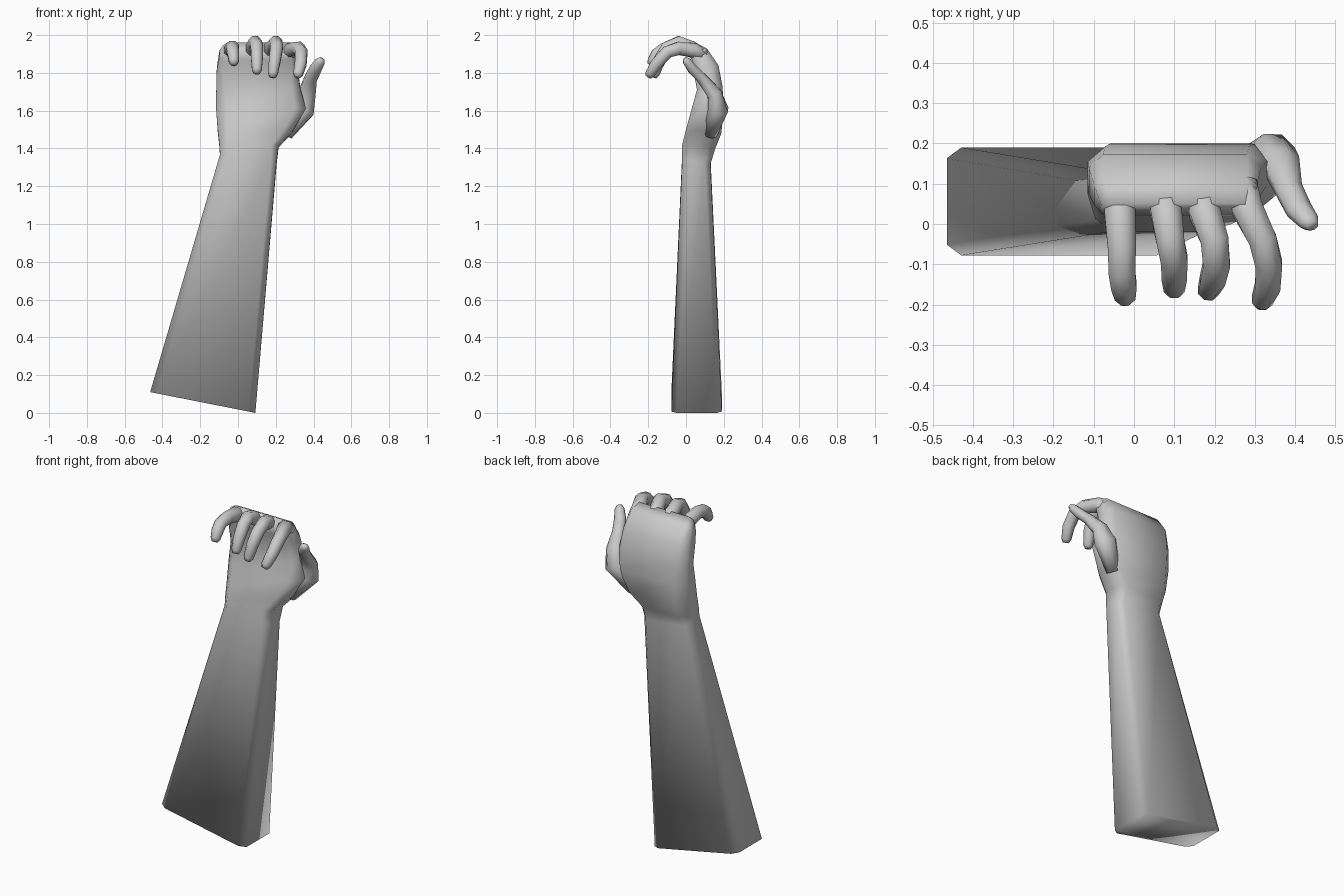
import bpy
import bmesh
from mathutils import Vector

cube = bpy.data.objects.get("Cube")
if cube:
    bpy.data.objects.remove(cube)

skin = bpy.data.materials.new("plain_grey")
skin.use_nodes = True
GREY = (0.6, 0.6, 0.6, 1)
skin.diffuse_color = GREY
skin.node_tree.nodes["Principled BSDF"].inputs["Base Color"].default_value = GREY


def loft(name, rings):
    """Skin a list of equal-length point rings, capped at both ends."""
    bm = bmesh.new()
    loops = [[bm.verts.new(p) for p in ring] for ring in rings]
    n = len(loops[0])
    for a, b in zip(loops, loops[1:]):
        for i in range(n):
            j = (i + 1) % n
            bm.faces.new((a[i], a[j], b[j], b[i]))
    bm.faces.new(loops[0][::-1])
    bm.faces.new(loops[-1])
    bmesh.ops.recalc_face_normals(bm, faces=bm.faces)
    for f in bm.faces:
        f.smooth = True
    mesh = bpy.data.meshes.new(name)
    bm.to_mesh(mesh)
    bm.free()
    mesh.materials.append(skin)
    obj = bpy.data.objects.new(name, mesh)
    bpy.context.collection.objects.link(obj)
    return obj


def slab(x0, x1, front, back, tilt, cx, cv):
    """Chamfered cross-section between a front (y, z) and a back (y, z)."""
    uv = [(cx, 0), (1 - cx, 0), (1, cv), (1, 1 - cv),
          (1 - cx, 1), (cx, 1), (0, 1 - cv), (0, cv)]
    f, b = Vector(front), Vector(back)
    ring = []
    for u, v in uv:
        y, z = f.lerp(b, v)
        ring.append((x0 + (x1 - x0) * u, y, z + tilt * (u - 0.5)))
    return ring


def digit(name, path, radii, side=(1, 0, 0), flat=1.0):
    """Eight-sided finger along a path, narrowed to a blunt tip."""
    pts = [Vector(p) for p in path]
    octagon = [(0.92, 0.38), (0.38, 0.92), (-0.38, 0.92), (-0.92, 0.38),
               (-0.92, -0.38), (-0.38, -0.92), (0.38, -0.92), (0.92, -0.38)]
    rings = []

    def add(p, t, r):
        s = Vector(side)
        s = (s - t * s.dot(t)).normalized()
        w = t.cross(s)
        rings.append([p + s * (r * a) + w * (r * b * flat) for a, b in octagon])

    for i, p in enumerate(pts):
        t = (pts[min(i + 1, len(pts) - 1)] - pts[max(i - 1, 0)]).normalized()
        add(p, t, radii[i])
    add(pts[-1] + t * radii[-1] * 0.7, t, radii[-1] * 0.6)
    return loft(name, rings)


# Forearm and palm share one continuous skin
loft("forearm_and_palm", [
    slab(-0.465, 0.092, (-0.078, 0.055), (0.19, 0.055), -0.11, 0.065, 0.1),
    slab(-0.095, 0.205, (-0.02, 1.36), (0.13, 1.33), -0.03, 0.1, 0.2),
    slab(-0.098, 0.215, (-0.02, 1.42), (0.155, 1.4), 0, 0.12, 0.22),
    slab(-0.107, 0.29, (0.0, 1.5), (0.187, 1.48), 0, 0.12, 0.25),
    slab(-0.116, 0.36, (0.03, 1.61), (0.2, 1.61), 0, 0.12, 0.28),
    slab(-0.115, 0.33, (0.058, 1.71), (0.193, 1.73), 0, 0.1, 0.28),
    slab(-0.112, 0.315, (0.04, 1.81), (0.172, 1.84), 0, 0.08, 0.25),
    slab(-0.098, 0.305, (0.03, 1.87), (0.11, 1.93), 0, 0.06, 0.2),
    slab(-0.08, 0.295, (0.02, 1.89), (0.05, 1.96), 0, 0.06, 0.2),
])

# Curled fingers
finger_radii = [0.038, 0.042, 0.038, 0.036, 0.034, 0.028]
fingers = {
    "little_finger": [(-0.04, 0.08, 1.9), (-0.035, 0.03, 1.92), (-0.03, -0.06, 1.935),
                      (-0.03, -0.12, 1.925), (-0.025, -0.155, 1.9), (-0.022, -0.18, 1.86)],
    "ring_finger": [(0.075, 0.08, 1.9), (0.08, 0.03, 1.93), (0.09, -0.04, 1.96),
                    (0.1, -0.09, 1.94), (0.1, -0.13, 1.88), (0.1, -0.16, 1.815)],
    "middle_finger": [(0.17, 0.08, 1.9), (0.175, 0.03, 1.93), (0.2, -0.04, 1.96),
                      (0.205, -0.1, 1.935), (0.195, -0.14, 1.87), (0.185, -0.165, 1.795)],
    "index_finger": [(0.27, 0.1, 1.89), (0.28, 0.04, 1.92), (0.32, -0.04, 1.93),
                     (0.335, -0.1, 1.91), (0.332, -0.155, 1.85), (0.318, -0.19, 1.795)],
}
for name, path in fingers.items():
    digit(name, path, finger_radii)

# Thumb with its broad root
digit("thumb",
      [(0.25, 0.13, 1.48), (0.345, 0.17, 1.61), (0.365, 0.15, 1.69),
       (0.385, 0.085, 1.77), (0.41, 0.035, 1.82), (0.435, 0.005, 1.86)],
      [0.045, 0.068, 0.05, 0.036, 0.034, 0.027], flat=0.85)
